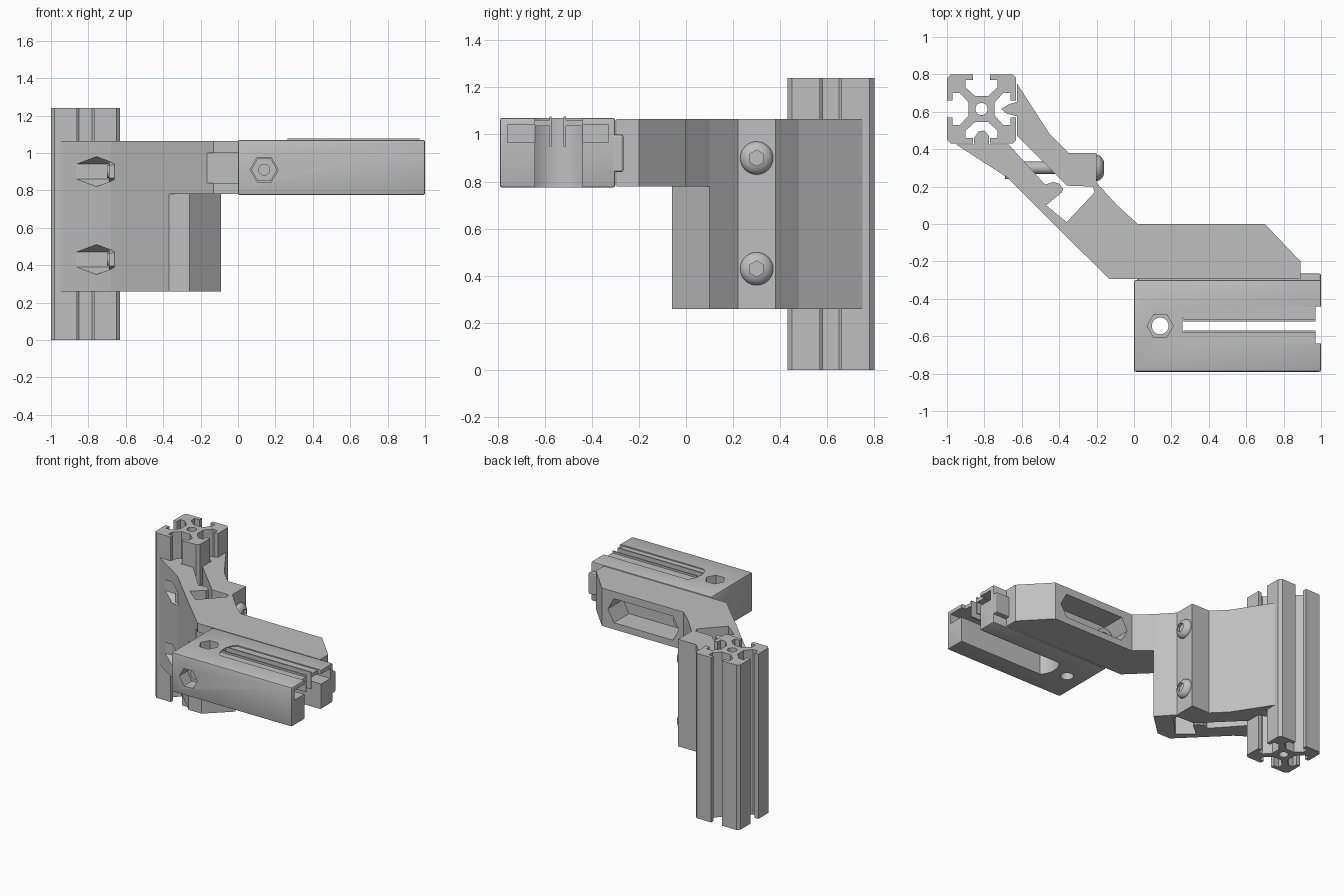
import bpy, bmesh, math
from mathutils import Vector

cube = bpy.data.objects.get("Cube")
if cube:
    bpy.data.objects.remove(cube, do_unlink=True)

grey = bpy.data.materials.new("plain grey")
grey.use_nodes = True
grey.diffuse_color = (0.52, 0.52, 0.52, 1)
grey.node_tree.nodes["Principled BSDF"].inputs["Base Color"].default_value = (0.52, 0.52, 0.52, 1)


def prism(name, pts, a, b, axis="z"):
    """Extrude a 2D outline between a and b along an axis."""
    def place(p, h):
        u, v = p
        return Vector({"x": (h, u, v), "y": (u, h, v), "z": (u, v, h)}[axis])
    bm = bmesh.new()
    low = [bm.verts.new(place(p, a)) for p in pts]
    high = [bm.verts.new(place(p, b)) for p in pts]
    bm.faces.new(low)
    bm.faces.new(high)
    for i in range(len(pts)):
        j = (i + 1) % len(pts)
        bm.faces.new((low[i], low[j], high[j], high[i]))
    bmesh.ops.recalc_face_normals(bm, faces=bm.faces)
    mesh = bpy.data.meshes.new(name)
    bm.to_mesh(mesh)
    bm.free()
    mesh.materials.append(grey)
    ob = bpy.data.objects.new(name, mesh)
    bpy.context.collection.objects.link(ob)
    return ob


def rect(u0, u1, v0, v1):
    return [(u0, v0), (u1, v0), (u1, v1), (u0, v1)]


def ring(u, v, r, n, spin=0):
    return [(u + r * math.cos(spin + i * math.tau / n),
             v + r * math.sin(spin + i * math.tau / n)) for i in range(n)]


def select(ob):
    bpy.ops.object.select_all(action="DESELECT")
    ob.select_set(True)
    bpy.context.view_layer.objects.active = ob


def cut(ob, pts, a, b, axis="z"):
    cutter = prism("cutter", pts, a, b, axis)
    cutter.hide_render = True
    mod = ob.modifiers.new("cut", "BOOLEAN")
    mod.operation = "DIFFERENCE"
    mod.solver = "EXACT"
    mod.object = cutter
    select(ob)
    bpy.ops.object.modifier_apply(modifier=mod.name)
    bpy.data.objects.remove(cutter, do_unlink=True)


def bevel(ob, width):
    mod = ob.modifiers.new("bevel", "BEVEL")
    mod.width = width
    mod.segments = 2
    select(ob)
    bpy.ops.object.modifier_apply(modifier=mod.name)


def smooth(ob):
    select(ob)
    bpy.ops.object.shade_smooth_by_angle(angle=math.radians(35))


# Slotted upright post: one side of the section turned four times
half = [(0.165, 0.185), (0.046, 0.185), (0.046, 0.155), (0.085, 0.155),
        (0.085, 0.115), (0.035, 0.07)]
side = half + [(-u, v) for u, v in reversed(half)]
section = []
for k in range(4):
    c, s = round(math.cos(k * math.pi / 2)), round(math.sin(k * math.pi / 2))
    section += [(-0.815 + u * c - v * s, 0.615 + u * s + v * c) for u, v in side]
post = prism("slotted_post", section, 0, 1.24)
cut(post, ring(-0.815, 0.615, 0.033, 24), -0.1, 1.4)
smooth(post)

# Clamp with two jaws and a thin flexing hinge
clamp = prism("clamp_jaws", [
    (-0.95, 0.425), (-0.68, 0.25), (-0.37, -0.06), (-0.26, -0.06), (-0.09, 0.1),
    (-0.2, 0.22), (-0.2, 0.38), (-0.35, 0.38), (-0.45, 0.48), (-0.625, 0.75),
    (-0.625, 0.47), (-0.36, 0.205), (-0.22, 0.2), (-0.21, 0.17), (-0.36, 0.01),
    (-0.47, 0.1), (-0.385, 0.17), (-0.38, 0.19), (-0.4, 0.215), (-0.43, 0.225),
    (-0.475, 0.21), (-0.67, 0.425)], 0.26, 1.065)
for z in (0.43, 0.9):
    cut(clamp, ring(0.3, z, 0.08, 6, math.pi / 2), -1.1, -0.66, "x")

# Tongues that sit in the post slots
prism("front_jaw_tongue", [(-0.855, 0.42), (-0.775, 0.42), (-0.775, 0.47),
                           (-0.8, 0.5), (-0.83, 0.495), (-0.855, 0.46)], 0.26, 1.065)
prism("back_jaw_tongue", [(-0.62, 0.575), (-0.62, 0.655), (-0.67, 0.64),
                          (-0.71, 0.615), (-0.68, 0.59)], 0.26, 1.065)

# Clamp bolts with button heads, and nuts in the front pockets
for label, z in (("lower", 0.43), ("upper", 0.9)):
    smooth(prism(label + "_clamp_bolt", ring(0.3, z, 0.033, 24), -0.7, -0.2, "x"))
    prism(label + "_clamp_nut", ring(0.3, z, 0.07, 6, math.pi / 2), -0.69, -0.65, "x")
    bpy.ops.mesh.primitive_uv_sphere_add(segments=32, ring_count=16, radius=1,
                                         location=(-0.2, 0.3, z))
    head = bpy.context.object
    head.name = label + "_clamp_bolt_head"
    head.scale = (0.045, 0.07, 0.07)
    bpy.ops.object.transform_apply(location=True, rotation=False, scale=True)
    head.data.materials.append(grey)
    cut(head, ring(0.3, z, 0.034, 6, math.pi / 2), -0.18, -0.1, "x")
    smooth(head)

# Arm reaching out from the clamp
arm = prism("arm", [(-0.37, -0.06), (-0.13, -0.295), (0.89, -0.295), (0.89, -0.2),
                    (0.7, 0), (0.02, 0), (-0.09, 0.1), (-0.26, -0.06)], 0.78, 1.065)
cut(arm, [(0.06, 0.92), (0.11, 0.83), (0.6, 0.83), (0.65, 0.92),
          (0.6, 1.01), (0.11, 1.01)], -0.18, 0.1, "y")
cut(arm, rect(-0.3, 0, 0.84, 1.0), -0.4, -0.26, "y")

# Sliding holder with a T-shaped channel
holder = prism("holder", rect(0, 1, -0.79, -0.3), 0.775, 1.07)
bevel(holder, 0.01)
cut(holder, [(1.1, -0.64), (0.3, -0.64), (0.275, -0.61), (0.26, -0.57),
             (0.26, -0.51), (0.275, -0.47), (0.3, -0.44), (1.1, -0.44)], 0.7, 1.2)
cut(holder, rect(0.3, 1.1, -0.757, -0.33), 0.965, 1.04)
cut(holder, ring(0.14, -0.545, 0.07, 6), 0.94, 1.2)
cut(holder, ring(0.14, -0.545, 0.045, 24), 0.7, 1.2)
cut(holder, ring(0.14, 0.91, 0.075, 6), -0.9, -0.68, "y")
smooth(holder)
tab = prism("holder_tab", rect(0.02, 1, -0.32, -0.265), 0.84, 1.0)
bevel(tab, 0.01)

# Channel lips and their thin upright ribs
for label, s in (("front", -1), ("back", 1)):
    y_in, y_out = -0.545 + s * 0.025, -0.54 + s * 0.1
    prism(label + "_lip", rect(0.265, 0.97, min(y_in, y_out), max(y_in, y_out)), 1.035, 1.062)
    y_rib = y_in + s * 0.01
    prism(label + "_rib", rect(0.265, 0.97, min(y_in, y_rib), max(y_in, y_rib)), 0.95, 1.076)

# Bolt joining arm and holder
smooth(prism("arm_bolt", ring(0.14, 0.91, 0.032, 24), -0.72, -0.62, "y"))
prism("arm_nut", ring(0.14, 0.91, 0.07, 6), -0.7, -0.66, "y")
arm_head = prism("arm_bolt_head", ring(0.14, 0.91, 0.065, 32), -0.19, -0.14, "y")
cut(arm_head, ring(0.14, 0.91, 0.034, 6), -0.16, -0.1, "y")
smooth(arm_head)
